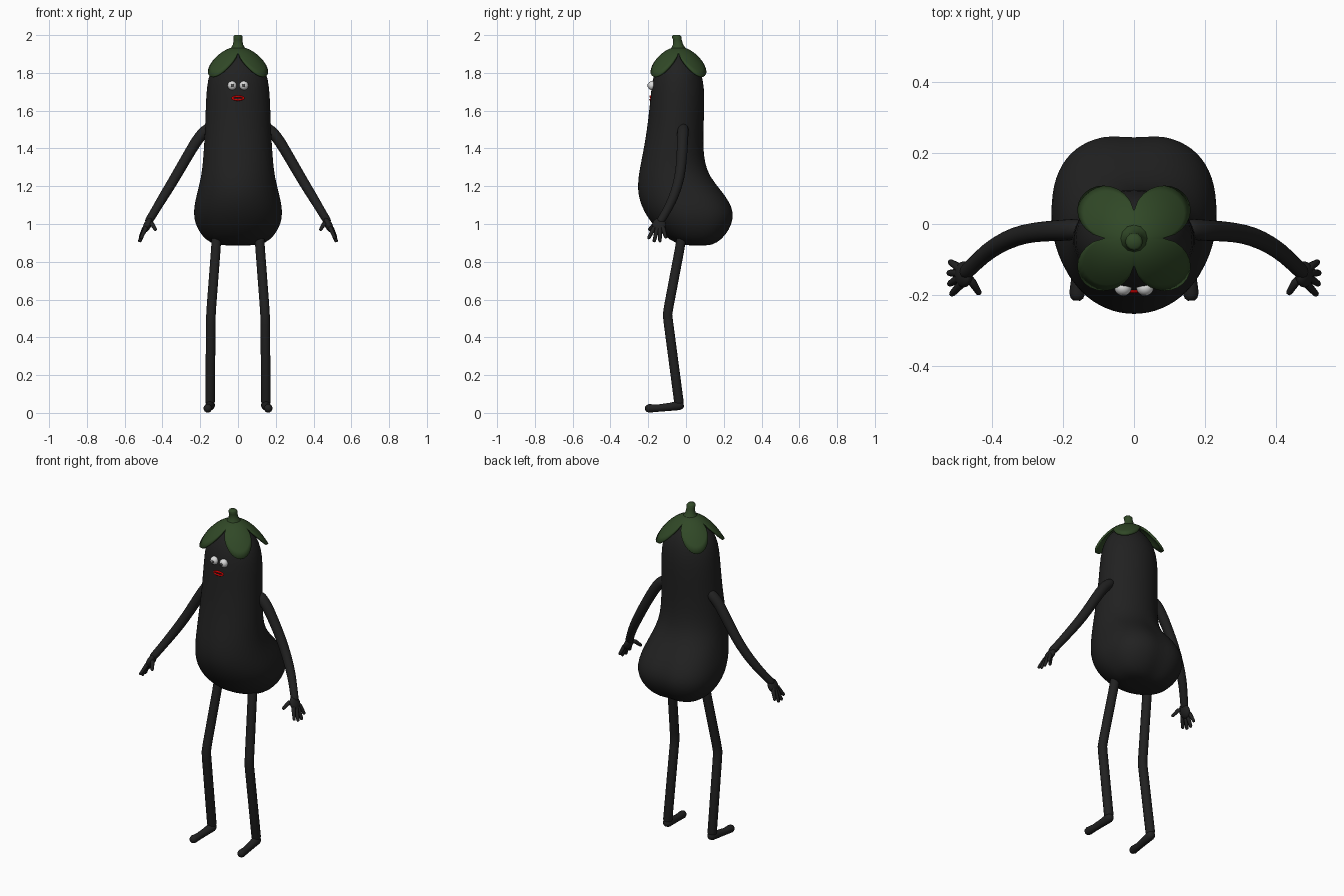
import bpy, bmesh, math
from mathutils import Vector, Matrix

if "Cube" in bpy.data.objects:
    bpy.data.objects.remove(bpy.data.objects["Cube"])


def material(name, r, g, b):
    m = bpy.data.materials.new(name)
    m.use_nodes = True
    m.diffuse_color = (r, g, b, 1)
    bsdf = m.node_tree.nodes["Principled BSDF"]
    bsdf.inputs["Base Color"].default_value = (r, g, b, 1)
    bsdf.inputs["Roughness"].default_value = 0.7
    return m


SKIN = material("aubergine black", 0.015, 0.015, 0.015)
GREEN = material("leaf green", 0.03, 0.065, 0.02)
WHITE = material("eye white", 0.7, 0.7, 0.7)
GREY = material("pupil grey", 0.08, 0.08, 0.08)
RED = material("lip red", 0.6, 0.0, 0.0)


def finish(bm, name, mat, angle=60):
    bmesh.ops.recalc_face_normals(bm, faces=bm.faces[:])
    mesh = bpy.data.meshes.new(name)
    bm.to_mesh(mesh)
    bm.free()
    obj = bpy.data.objects.new(name, mesh)
    bpy.context.collection.objects.link(obj)
    mesh.materials.append(mat)
    bpy.ops.object.select_all(action="DESELECT")
    obj.select_set(True)
    bpy.context.view_layer.objects.active = obj
    bpy.ops.object.shade_smooth_by_angle(angle=math.radians(angle))
    return obj


def loft(name, rings, mat, subdivide=0):
    """Skin a list of closed rings and cap both ends."""
    bm = bmesh.new()
    loops = [[bm.verts.new(p) for p in ring] for ring in rings]
    n = len(loops[0])
    for a, b in zip(loops, loops[1:]):
        for i in range(n):
            j = (i + 1) % n
            bm.faces.new((a[i], a[j], b[j], b[i]))
    bm.faces.new(loops[0])
    bm.faces.new(loops[-1])
    obj = finish(bm, name, mat)
    if subdivide:
        obj.modifiers.new("smooth", "SUBSURF").levels = subdivide
        obj.modifiers["smooth"].render_levels = subdivide
    return obj


def tube(name, points, mat, sides=12, subdivide=0):
    """Sweep a round section along (x, y, z, radius) points, with rounded ends."""
    pts = [(Vector(p[:3]), p[3]) for p in points]
    first = (pts[0][0] - pts[1][0]).normalized()
    last = (pts[-1][0] - pts[-2][0]).normalized()
    for e in (0.6, 0.9):
        h = math.sqrt(1 - e * e)
        pts.insert(0, (Vector(points[0][:3]) + first * points[0][3] * e, points[0][3] * h))
        pts.append((Vector(points[-1][:3]) + last * points[-1][3] * e, points[-1][3] * h))
    rings = []
    side = None
    for i, (c, r) in enumerate(pts):
        t = (pts[min(i + 1, len(pts) - 1)][0] - pts[max(i - 1, 0)][0]).normalized()
        if side is None:
            side = t.orthogonal()
        side = (side - t * side.dot(t)).normalized()
        up = t.cross(side)
        rings.append([c + r * (side * math.cos(a) + up * math.sin(a))
                      for a in (math.tau * k / sides for k in range(sides))])
    return loft(name, rings, mat, subdivide)


def ellipsoid(name, centre, radii, mat, tilt=0):
    bm = bmesh.new()
    bmesh.ops.create_uvsphere(bm, u_segments=20, v_segments=12, radius=1)
    bm.transform(Matrix.Translation(centre) @ Matrix.Rotation(tilt, 4, "Y")
                 @ Matrix.Diagonal((*radii, 1)))
    return finish(bm, name, mat)


# Body: height, half width, front y, back y
PROFILE = [
    (0.885, 0.09, 0.00, 0.13), (0.90, 0.15, -0.06, 0.17), (0.94, 0.195, -0.12, 0.215),
    (1.00, 0.228, -0.18, 0.25), (1.06, 0.237, -0.22, 0.259), (1.12, 0.228, -0.246, 0.235),
    (1.18, 0.213, -0.257, 0.19), (1.25, 0.196, -0.253, 0.13), (1.32, 0.187, -0.24, 0.10),
    (1.42, 0.180, -0.22, 0.09), (1.55, 0.173, -0.20, 0.095), (1.68, 0.170, -0.188, 0.10),
    (1.77, 0.160, -0.178, 0.09), (1.83, 0.138, -0.155, 0.07), (1.88, 0.10, -0.12, 0.035),
    (1.91, 0.055, -0.08, 0.005), (1.92, 0.02, -0.05, -0.02)]


def body_ring(z, w, front, back, n=32):
    mid = (front + back) / 2
    low = max(0, min(1, (1.3 - z) / 0.15))        # how far into the rounded rear
    ring = []
    for k in range(n):
        a = math.tau * k / n
        c, s = math.cos(a), math.sin(a)
        if s > 0:
            p = 2 / (2 + 0.6 * low)
            x = w * math.copysign(abs(c) ** p, c)
            y = mid + (back - mid) * s ** p
            y -= 0.012 * low * math.exp(-(x / 0.035) ** 2)
        else:
            x, y = w * c, mid + (mid - front) * s
        ring.append((x, y, z))
    return ring


loft("body", [body_ring(*row) for row in PROFILE], SKIN, 1)

# Four-lobed leaf cap draped over the top
bm = bmesh.new()
SEG, STEPS = 64, 8
rows = []
for j in range(STEPS + 1):
    row = []
    for k in range(SEG):
        a = math.tau * k / SEG
        lobe = abs(math.sin(2 * a)) ** 0.75
        r = 0.015 + (0.06 + 0.105 * lobe) * j / STEPS
        z = 1.932 - 4.6 * r * r - 0.1 * max(0, r - 0.14)
        row.append(bm.verts.new((r * math.cos(a) * 1.06, -0.04 + r * math.sin(a) * 0.98, z)))
    rows.append(row)
for a, b in zip(rows, rows[1:]):
    for k in range(SEG):
        bm.faces.new((a[k], a[(k + 1) % SEG], b[(k + 1) % SEG], b[k]))
cap = finish(bm, "leaf_cap", GREEN)
solid = cap.modifiers.new("thickness", "SOLIDIFY")
solid.thickness = 0.012
solid.offset = 0

# Stem
STEM = [(1.90, 0.065, -0.04), (1.925, 0.042, -0.04), (1.95, 0.027, -0.042),
        (1.975, 0.023, -0.046), (1.992, 0.025, -0.05), (2.0, 0.018, -0.051)]
loft("stem", [[(r * math.cos(math.tau * k / 12), y + r * math.sin(math.tau * k / 12), z)
               for k in range(12)] for z, r, y in STEM], GREEN)

# Lips
bm = bmesh.new()
N, M = 28, 8
lip = [[bm.verts.new(((0.028 + 0.008 * math.cos(v)) * math.cos(u),
                      -0.187 + 0.008 * math.sin(v) + 0.006 * math.cos(u) ** 2,
                      1.666 + (0.009 + 0.006 * math.cos(v)) * math.sin(u)))
        for v in (math.tau * j / M for j in range(M))]
       for u in (math.tau * i / N for i in range(N))]
for i in range(N):
    for j in range(M):
        a, b = lip[i], lip[(i + 1) % N]
        bm.faces.new((a[j], b[j], b[(j + 1) % M], a[(j + 1) % M]))
finish(bm, "lips", RED)

# Paired parts, written for +x and mirrored by sign
ARM = [(0.165, -0.015, 1.50, 0.032), (0.20, -0.018, 1.47, 0.032), (0.25, -0.02, 1.39, 0.03),
       (0.31, -0.027, 1.285, 0.029), (0.36, -0.045, 1.20, 0.028), (0.41, -0.075, 1.12, 0.026),
       (0.445, -0.108, 1.06, 0.023), (0.47, -0.132, 1.02, 0.024)]
LEG = [(0.112, -0.02, 0.95, 0.026), (0.118, -0.035, 0.86, 0.026), (0.14, -0.09, 0.57, 0.026),
       (0.143, -0.098, 0.52, 0.026), (0.144, -0.092, 0.47, 0.026), (0.148, -0.038, 0.06, 0.026)]
FOOT = [(0.148, -0.036, 0.04, 0.026), (0.152, -0.085, 0.032, 0.022),
        (0.157, -0.15, 0.025, 0.02), (0.16, -0.195, 0.024, 0.023)]
FINGERS = {"thumb": ((0.455, -0.165, 1.0), (0.438, -0.192, 0.972)),
           "index_finger": ((0.49, -0.172, 0.975), (0.512, -0.196, 0.928)),
           "middle_finger": ((0.498, -0.155, 0.965), (0.518, -0.168, 0.912)),
           "ring_finger": ((0.50, -0.138, 0.965), (0.52, -0.138, 0.912)),
           "little_finger": ((0.497, -0.12, 0.975), (0.516, -0.108, 0.932))}

for label, s in (("left", 1), ("right", -1)):
    def flip(points):
        return [(s * p[0], *p[1:]) for p in points]

    tube(label + "_arm", flip(ARM), SKIN, 10, 1)
    tube(label + "_leg", flip(LEG), SKIN)
    tube(label + "_foot", flip(FOOT), SKIN)
    ellipsoid(label + "_palm", (s * 0.48, -0.142, 0.993), (0.02, 0.037, 0.042), SKIN, -s * 0.45)
    palm = Vector((0.477, -0.142, 1.005))
    for name, (base, tip) in FINGERS.items():
        root = palm.lerp(Vector(base), 0.6)
        path = [(*root, 0.012), (*base, 0.012), (*tip, 0.009)]
        tube(label + "_" + name, flip(path), SKIN, 8)

    ellipsoid(label + "_eye", (s * 0.031, -0.18, 1.733), (0.024, 0.022, 0.024), WHITE)
    ellipsoid(label + "_pupil", (s * 0.029, -0.201, 1.733), (0.008, 0.004, 0.008), GREY)
